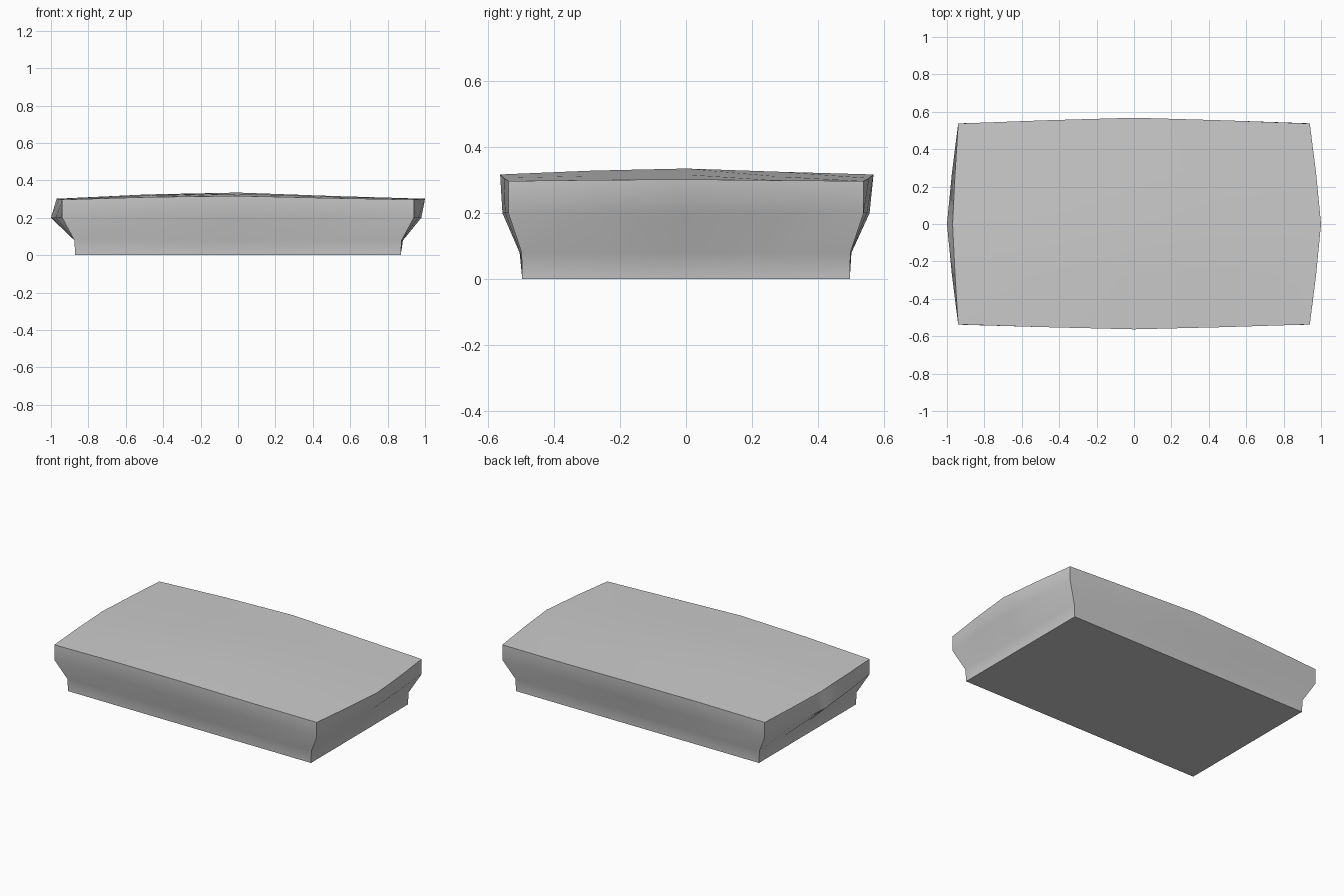
import bpy, bmesh, math

if "Cube" in bpy.data.objects:
    bpy.data.objects.remove(bpy.data.objects["Cube"])

# Levels: z, corner x, corner y, then bulge at the middle of left, right, front, back
LEVELS = [
    (0.00, 0.87, 0.496, 0.00, 0.00, 0.00, 0.00),
    (0.08, 0.875, 0.498, 0.00, 0.007, 0.006, 0.003),
    (0.20, 0.94, 0.538, 0.06, 0.04, 0.018, 0.018),
    (0.297, 0.94, 0.537, 0.03, 0.06, 0.026, 0.031),
]
STEPS = [-1, -0.5, 0, 0.5, 1]


def crown(t):
    return 1 - abs(t) ** 1.2


def point(level, u, v):
    z, cx, cy, left, right, front, back = LEVELS[level]
    x = u * (cx + (left if u < 0 else right) * crown(v))
    y = v * (cy + (front if v < 0 else back) * crown(u))
    # Gently domed top
    if level == 3:
        rise_u = {-1: 0, -0.5: 0.7, 0: 1, 0.5: 0.45, 1: 0}[u]
        rise_v = {-1: 0, -0.5: 0.65, 0: 1, 0.5: 0.45, 1: 0}[v]
        z += 0.02 * rise_u + (0.005 + 0.013 * rise_u) * rise_v
    return (x, y, z)


bm = bmesh.new()
rim = ([(u, -1) for u in STEPS[:-1]] + [(1, v) for v in STEPS[:-1]]
       + [(u, 1) for u in STEPS[:0:-1]] + [(-1, v) for v in STEPS[:0:-1]])

# Flared sides and flat underside
rings = [[bm.verts.new(point(k, u, v)) for u, v in rim] for k in range(4)]
for low, high in zip(rings, rings[1:]):
    for i in range(len(rim)):
        j = (i + 1) % len(rim)
        bm.faces.new((low[i], low[j], high[j], high[i]))
bm.faces.new(rings[0][::-1])

# Domed top, sharing the upper rim
top = dict(zip(rim, rings[3]))
for u in STEPS:
    for v in STEPS:
        if (u, v) not in top:
            top[u, v] = bm.verts.new(point(3, u, v))
for a, b in zip(STEPS, STEPS[1:]):
    for c, d in zip(STEPS, STEPS[1:]):
        bm.faces.new((top[a, c], top[b, c], top[b, d], top[a, d]))

bmesh.ops.recalc_face_normals(bm, faces=bm.faces)
mesh = bpy.data.meshes.new("stone_slab")
bm.to_mesh(mesh)
bm.free()
slab = bpy.data.objects.new("stone_slab", mesh)
bpy.context.collection.objects.link(slab)
bpy.context.view_layer.objects.active = slab
slab.select_set(True)
bpy.ops.object.shade_smooth_by_angle(angle=math.radians(50))
